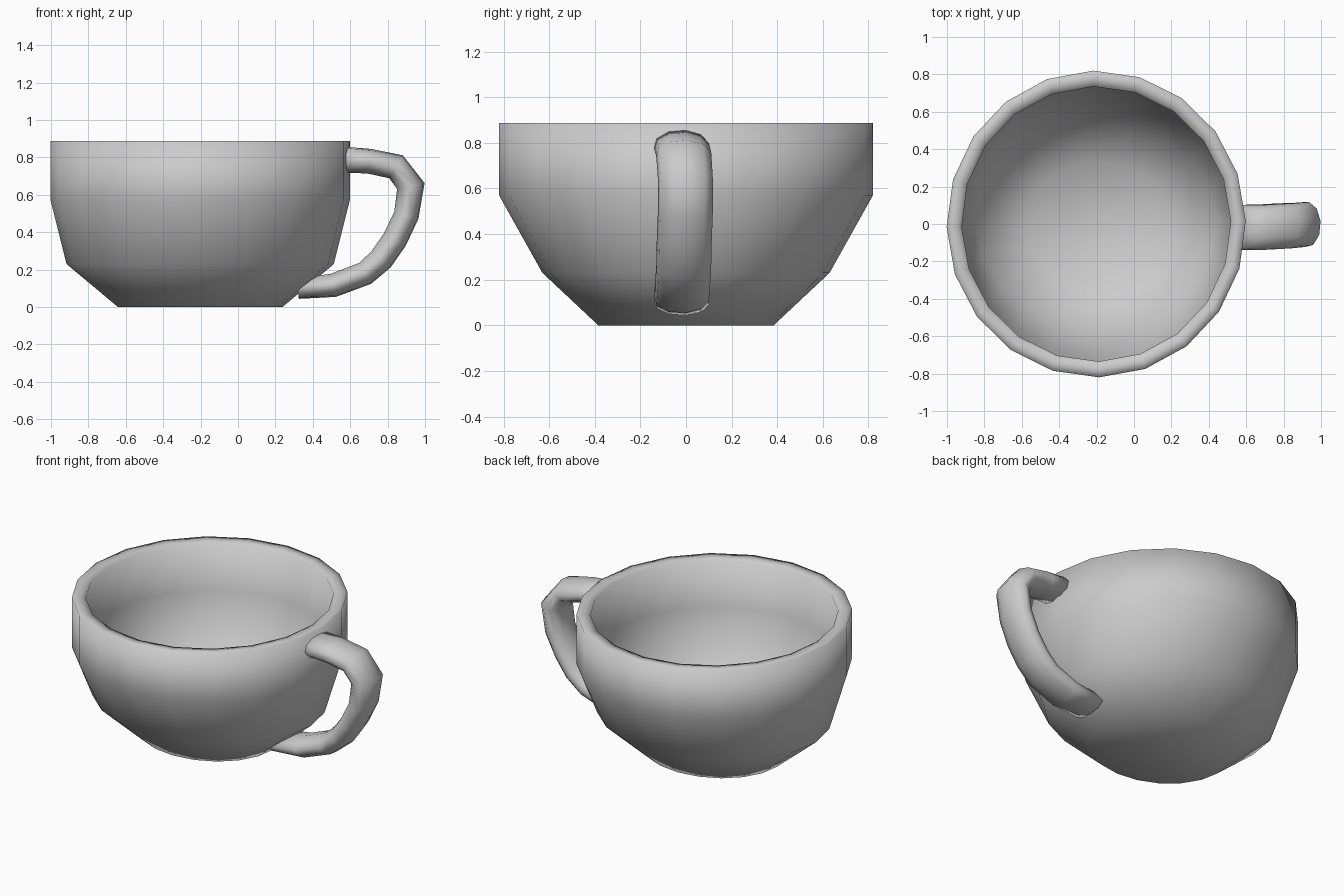
import bpy, bmesh
from math import sin, cos, pi
from mathutils import Vector

if "Cube" in bpy.data.objects:
    bpy.data.objects.remove(bpy.data.objects["Cube"])


def loft(name, rings):
    """Skin a list of equal-sized vertex rings and cap both ends."""
    bm = bmesh.new()
    loops = [[bm.verts.new(p) for p in ring] for ring in rings]
    n = len(loops[0])
    for a, b in zip(loops, loops[1:]):
        for i in range(n):
            j = (i + 1) % n
            bm.faces.new((a[i], a[j], b[j], b[i]))
    bm.faces.new(loops[0][::-1])
    bm.faces.new(loops[-1])
    bmesh.ops.recalc_face_normals(bm, faces=bm.faces[:])
    for f in bm.faces:
        f.smooth = True
    mesh = bpy.data.meshes.new(name)
    bm.to_mesh(mesh)
    bm.free()
    obj = bpy.data.objects.new(name, mesh)
    bpy.context.collection.objects.link(obj)
    return obj


# cup body: (x radius, y radius, height) from base, over the rim, to inner floor
SIDES = 20
profile = [
    (0.44, 0.385, 0.0), (0.715, 0.63, 0.23), (0.80, 0.82, 0.57), (0.80, 0.82, 0.887),
    (0.76, 0.777, 0.887), (0.72, 0.735, 0.88),
    (0.72, 0.735, 0.58), (0.64, 0.56, 0.26), (0.38, 0.33, 0.06),
]
turn = 0.02
loft("cup_body", [
    [(-0.202 + rx * cos(2 * pi * i / SIDES + turn), ry * sin(2 * pi * i / SIDES + turn), z)
     for i in range(SIDES)]
    for rx, ry, z in profile])

# handle: flattened oval section swept along a path (x, y, z, half thickness)
path = [
    (0.575, -0.02, 0.787, 0.07), (0.70, -0.018, 0.78, 0.067), (0.845, -0.01, 0.75, 0.072),
    (0.924, -0.003, 0.647, 0.076), (0.90, -0.003, 0.49, 0.068), (0.838, -0.008, 0.36, 0.068),
    (0.765, -0.01, 0.255, 0.068), (0.68, -0.015, 0.18, 0.065), (0.51, -0.02, 0.116, 0.064),
    (0.32, -0.02, 0.098, 0.055),
]
SECTION = 10
rings = []
for k, (x, y, z, t) in enumerate(path):
    a, b = path[max(k - 1, 0)], path[min(k + 1, len(path) - 1)]
    tangent = Vector((b[0] - a[0], 0, b[2] - a[2])).normalized()
    across = Vector((-tangent.z, 0, tangent.x))
    rings.append([Vector((x, y + 0.122 * sin(2 * pi * i / SECTION + 0.15), z))
                  + across * t * cos(2 * pi * i / SECTION + 0.15) for i in range(SECTION)])
loft("handle", rings)
